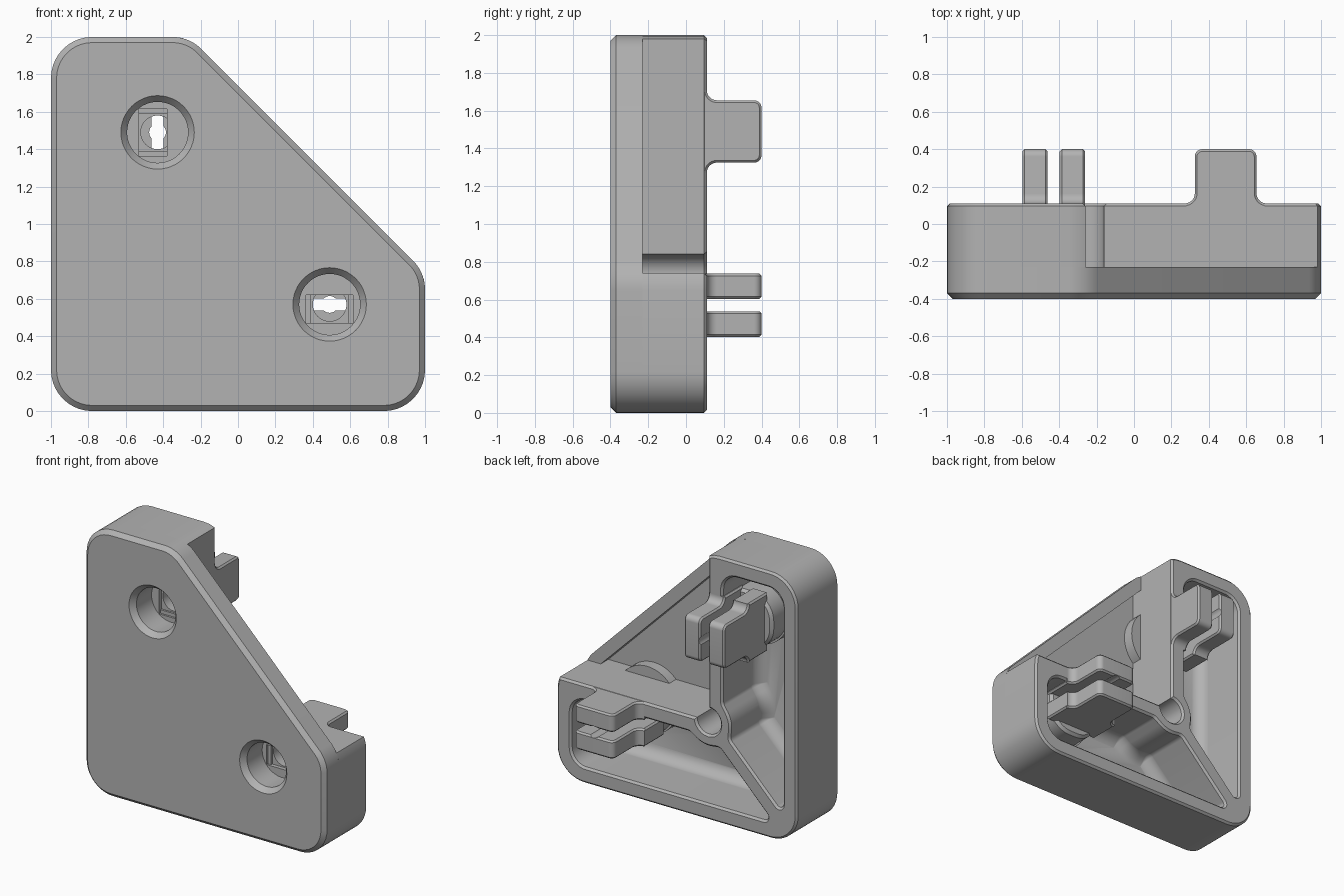
import bpy, bmesh, math
from mathutils import Vector

if "Cube" in bpy.data.objects:
    bpy.data.objects.remove(bpy.data.objects["Cube"])

grey = bpy.data.materials.new("plain grey")
grey.use_nodes = True
grey.diffuse_color = (0.45, 0.45, 0.45, 1)
grey.node_tree.nodes["Principled BSDF"].inputs["Base Color"].default_value = (0.45, 0.45, 0.45, 1)

ARM = -0.26            # inner face of the upright arm
HOLE_X, HOLE_Z = -0.43, 1.49


def outline(verts, grow):
    """Offset a counter-clockwise outline of (u, v, radius), then round its corners."""
    n, moved = len(verts), []
    pts = [Vector(v[:2]) for v in verts]
    for i in range(n):
        a = (pts[i] - pts[i - 1]).normalized()
        b = (pts[(i + 1) % n] - pts[i]).normalized()
        na, nb = Vector((a.y, -a.x)), Vector((b.y, -b.x))
        moved.append((pts[i] + (na + nb) * grow / (1 + na.dot(nb)), a.cross(b)))
    out = []
    for i, (p, turn) in enumerate(moved):
        r = verts[i][2]
        if r == 0:
            out.append(p)
            continue
        r = max(0.004, r + (grow if turn > 0 else -grow))
        a = (moved[i - 1][0] - p).normalized()
        b = (moved[(i + 1) % n][0] - p).normalized()
        half = a.angle(b) / 2
        centre = p + (a + b).normalized() * r / math.sin(half)
        start, end = p + a * r / math.tan(half) - centre, p + b * r / math.tan(half) - centre
        sweep = start.angle_signed(end)
        base = math.atan2(start.y, start.x)
        for k in range(11):
            t = base - sweep * k / 10
            out.append(centre + Vector((math.cos(t), math.sin(t))) * r)
    return out


def front(u, v, h):
    return (u, h, v)


def sideways(u, v, h):
    return (h, v, u + HOLE_Z)


def swapped(place):
    """Mirror across the diagonal so the upright arm becomes the level arm."""
    def mirror(u, v, h):
        x, y, z = place(u, v, h)
        return (z - 1, y, x + 1)
    return mirror


def prism(name, verts, levels, place=front):
    """Loft an outline through (height, growth) levels."""
    bm = bmesh.new()
    rings = [[bm.verts.new(place(p.x, p.y, h)) for p in outline(verts, g)] for h, g in levels]
    for lo, hi in zip(rings, rings[1:]):
        for i in range(len(lo)):
            bm.faces.new((lo[i - 1], lo[i], hi[i], hi[i - 1]))
    bm.faces.new(rings[0])
    bm.faces.new(rings[-1])
    bmesh.ops.recalc_face_normals(bm, faces=bm.faces)
    mesh = bpy.data.meshes.new(name)
    bm.to_mesh(mesh)
    bm.free()
    mesh.materials.append(grey)
    ob = bpy.data.objects.new(name, mesh)
    bpy.context.collection.objects.link(ob)
    return ob


def circle(u, v, r, n=48):
    return [(u + r * math.cos(k * math.tau / n), v + r * math.sin(k * math.tau / n), 0) for k in range(n)]


def rect(u, v, w, h):
    return [(u - w, v - h, 0), (u + w, v - h, 0), (u + w, v + h, 0), (u - w, v + h, 0)]


def cut(ob, cutters):
    bpy.context.view_layer.objects.active = ob
    for c in cutters:
        mod = ob.modifiers.new("cut", "BOOLEAN")
        mod.operation, mod.solver, mod.object = "DIFFERENCE", "EXACT", c
        bpy.ops.object.modifier_apply(modifier=mod.name)


# Front plate with chamfered rim
plate = prism("front_plate",
              [(-1, 0, 0.22), (1, 0, 0.22), (1, 0.74, 0.22), (ARM, 2, 0.22), (-1, 2, 0.22)],
              [(-0.4, -0.03), (-0.37, 0), (-0.23, 0)])

# L-shaped arms with a round relief in the inner corner
relief = [(ARM + 0.1 * math.cos(t), 0.74 + 0.1 * math.sin(t), 0)
          for t in [-math.radians(15 * k) for k in range(19)]]
arms = prism("arms",
             [(-1, 0, 0.22), (1, 0, 0.22), (1, 0.65, 0), (0.995, 0.7, 0), (0.98, 0.74, 0)] + relief
             + [(ARM, 1.98, 0), (-0.3, 1.995, 0), (-0.35, 2, 0), (-1, 2, 0.22)],
             [(-0.23, 0), (0.095, 0), (0.11, -0.015)])

# Pockets either side of the diagonal rib, with filleted floors
pocket = [(-0.88, 0.205, 0.03), (-0.437, 0.648, 0.05), (-0.455, 0.785, 0.2),
          (-0.38, 0.9, 0.05), (-0.38, 1.88, 0.12), (-0.88, 1.88, 0.12)]
steps = [(-0.32, -0.07), (-0.3, -0.035), (-0.27, -0.01), (-0.24, 0), (0.095, 0), (0.125, 0.03)]
pockets = [prism("pocket_cutter", pocket, steps, p) for p in (front, swapped(front))]

# Recess in the plate between the arms
recess = prism("recess_cutter", [(ARM, 0.74, 0), (0.87, 0.74, 0), (ARM, 1.87, 0)],
               [(-0.32, 0), (-0.1, 0)])
notch = prism("notch_cutter", circle(ARM, 0.74, 0.1), [(-0.32, 0), (-0.1, 0)])
cut(plate, pockets + [recess, notch])
cut(arms, pockets)

helpers = pockets + [recess, notch]
solids = [plate, arms]
for side, wrap in (("upper", lambda p: p), ("lower", swapped)):
    face, edge = wrap(front), wrap(sideways)

    # Screw seat: low disc plus a taller block inside the pocket
    disc = prism(side + "_seat_disc", circle(HOLE_X, HOLE_Z, 0.25), [(-0.38, 0), (-0.24, 0)], face)
    block = prism(side + "_seat_block",
                  [(-0.66, HOLE_Z - 0.21, 0.18), (-0.265, HOLE_Z - 0.21, 0),
                   (-0.265, HOLE_Z + 0.21, 0), (-0.66, HOLE_Z + 0.21, 0.18)],
                  [(-0.38, 0), (-0.1, 0), (-0.08, -0.02)], face)

    # Pair of tabs that key into the slot
    tab = [(-0.22, -0.12, 0), (0.22, -0.12, 0), (0.22, 0.11, 0), (0.165, 0.11, 0.054),
           (0.165, 0.4, 0.04), (-0.165, 0.4, 0.04), (-0.165, 0.11, 0.054), (-0.22, 0.11, 0)]
    tabs = [prism(side + "_" + label + "_tab", tab,
                  [(x, -0.012), (x + 0.012, 0), (x + 0.123, 0), (x + 0.135, -0.012)], edge)
            for label, x in (("inner", -0.597), ("outer", -0.397))]

    # Stepped screw hole: countersink, square steps, shank
    drills = [
        prism("bore_cutter", circle(HOLE_X, HOLE_Z, 0.163),
              [(-0.42, 0.05), (-0.36, 0), (-0.18, 0)], face),
        prism("slot_cutter", rect(HOLE_X, HOLE_Z, 0.1, 0.126), [(-0.2, 0), (-0.165, 0)], face),
        prism("square_cutter", rect(HOLE_X, HOLE_Z, 0.1, 0.1), [(-0.2, 0), (-0.15, 0)], face),
        prism("shank_cutter", circle(HOLE_X, HOLE_Z, 0.09, 32), [(-0.25, 0), (-0.05, 0)], face),
        prism("tip_cutter", circle(HOLE_X, HOLE_Z, 0.045, 24), [(-0.3, 0), (0.5, 0)], face)]
    cut(plate, drills[:1])
    cut(arms, drills[:1])
    cut(disc, drills[:1])
    cut(block, drills)
    # Opening between the tabs, kept to the shank width
    opening = prism("opening_cutter", rect(HOLE_X, HOLE_Z, 0.034, 0.072), [(-0.3, 0), (0.5, 0)], face)
    cut(block, [opening])
    for t in tabs:
        cut(t, drills[3:])
    helpers += drills + [opening]
    solids += [disc, block] + tabs

for h in helpers:
    bpy.data.objects.remove(h)

# Smooth shading with sharp edges kept
for ob in solids:
    bpy.ops.object.select_all(action="DESELECT")
    ob.select_set(True)
    bpy.context.view_layer.objects.active = ob
    bpy.ops.object.shade_smooth_by_angle(angle=math.radians(30))
